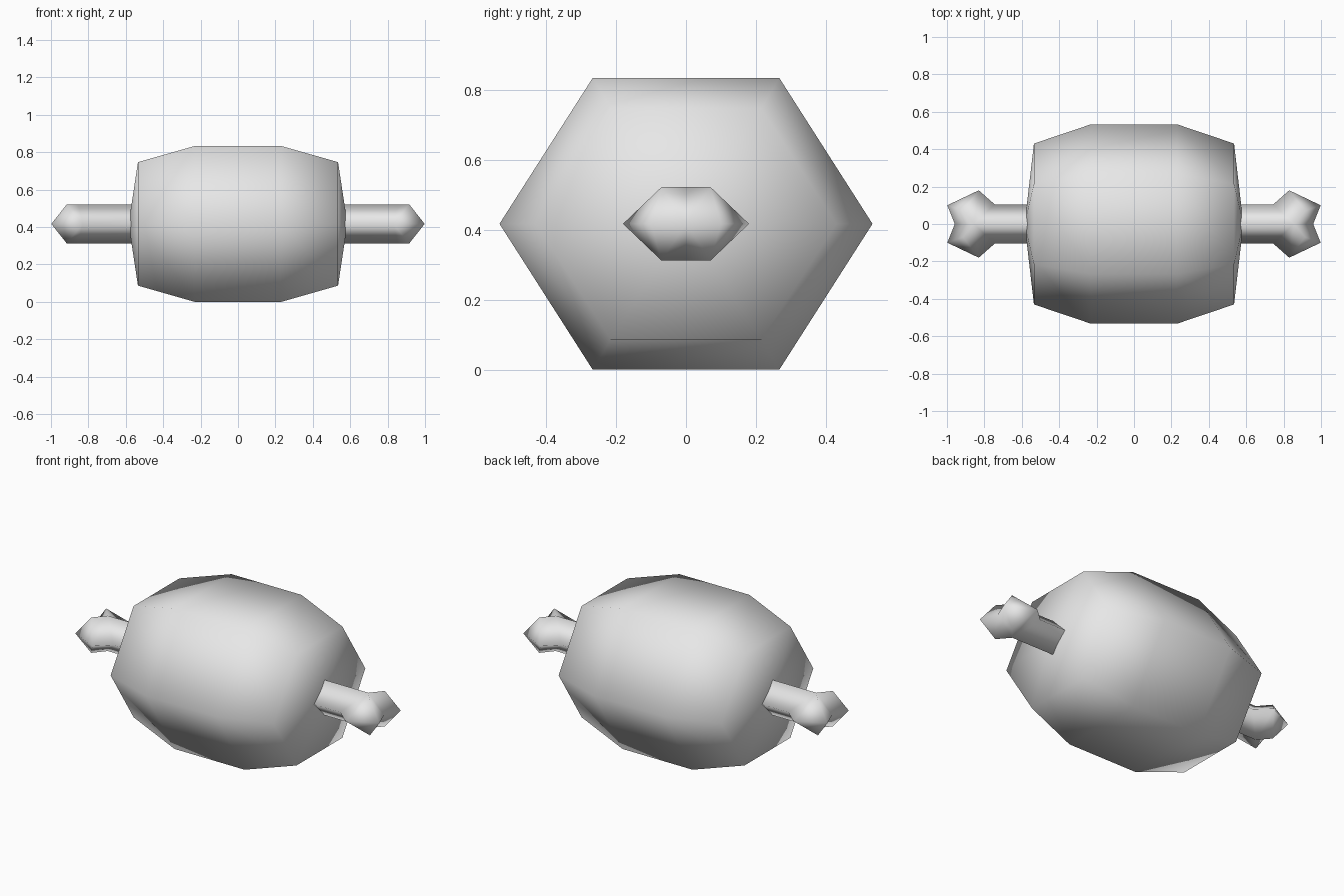
import bpy
import bmesh
from math import cos, sin, pi

cube = bpy.data.objects.get("Cube")
if cube:
    bpy.data.objects.remove(cube, do_unlink=True)

MID = 0.417  # height of the long axis

grey = bpy.data.materials.new("light_grey")
grey.use_nodes = True
grey.diffuse_color = (0.8, 0.8, 0.8, 1)
grey.node_tree.nodes["Principled BSDF"].inputs["Base Color"].default_value = (0.8, 0.8, 0.8, 1)


def finish(bm, name):
    """Turn a bmesh into a smooth grey object lying on the long axis."""
    bmesh.ops.recalc_face_normals(bm, faces=bm.faces)
    for face in bm.faces:
        face.smooth = True
    mesh = bpy.data.meshes.new(name)
    bm.to_mesh(mesh)
    bm.free()
    mesh.materials.append(grey)
    obj = bpy.data.objects.new(name, mesh)
    obj.location.z = MID
    bpy.context.collection.objects.link(obj)
    return obj


# Six-sided barrel: rings of (x, half width, half height), with shallow pointed caps
bm = bmesh.new()
profile = [(-0.535, 0.43, 0.33), (-0.23, 0.533, MID), (0.23, 0.533, MID), (0.535, 0.43, 0.33)]
rings = []
for x, half_y, half_z in profile:
    rings.append([bm.verts.new((x, half_y * cos(i * pi / 3), half_z * sin(i * pi / 3) / sin(pi / 3)))
                  for i in range(6)])
for a, b in zip(rings, rings[1:]):
    for i in range(6):
        j = (i + 1) % 6
        bm.faces.new((a[i], a[j], b[j], b[i]))
for ring, tip_x in ((rings[0], -0.585), (rings[-1], 0.585)):
    tip = bm.verts.new((tip_x, 0, 0))
    for i in range(6):
        bm.faces.new((ring[i], ring[(i + 1) % 6], tip))
finish(bm, "barrel_body")

# Bone through the barrel: one eighth is modelled, then mirrored on all three axes
bm = bmesh.new()
points = {
    "ridge_mid": (0, 0, 0.105),
    "side_mid": (0, 0.105, 0),
    "ridge_fork": (0.855, 0, 0.105),
    "side_fork": (0.745, 0.105, 0),
    "knob_outer": (0.83, 0.18, 0),
    "knob_top": (0.915, 0.07, 0.105),
    "knob_inner": (0.998, 0.10, 0),
    "notch": (0.958, 0, 0),
}
v = {key: bm.verts.new(co) for key, co in points.items()}
for keys in (
    ("ridge_mid", "side_mid", "side_fork", "ridge_fork"),
    ("ridge_fork", "side_fork", "knob_outer", "knob_top"),
    ("knob_top", "knob_outer", "knob_inner"),
    ("knob_top", "knob_inner", "notch", "ridge_fork"),
):
    bm.faces.new([v[key] for key in keys])
for axis in range(3):
    copy = bmesh.ops.duplicate(bm, geom=bm.verts[:] + bm.edges[:] + bm.faces[:])["geom"]
    for vert in copy:
        if isinstance(vert, bmesh.types.BMVert):
            vert.co[axis] *= -1
    bmesh.ops.remove_doubles(bm, verts=bm.verts, dist=0.0001)
finish(bm, "bone")
